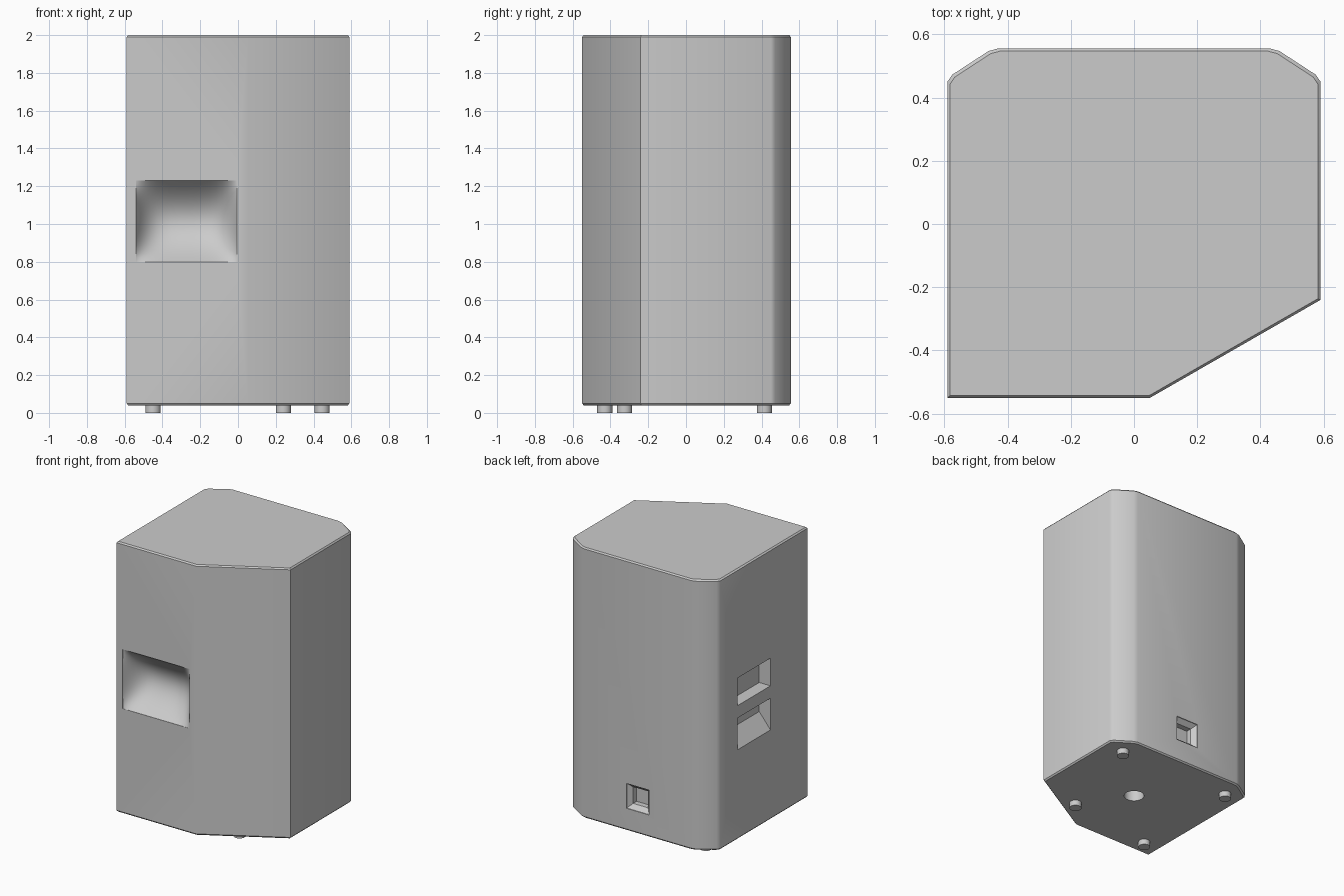
import bpy, bmesh, math
from mathutils import Vector

if "Cube" in bpy.data.objects:
    bpy.data.objects.remove(bpy.data.objects["Cube"])


def finish(name, bm):
    bmesh.ops.recalc_face_normals(bm, faces=bm.faces)
    me = bpy.data.meshes.new(name)
    bm.to_mesh(me)
    bm.free()
    ob = bpy.data.objects.new(name, me)
    bpy.context.collection.objects.link(ob)
    return ob


def loft(name, rings):
    """Closed solid through rings of equal point count."""
    bm = bmesh.new()
    vs = [[bm.verts.new(p) for p in r] for r in rings]
    n = len(rings[0])
    for a, b in zip(vs, vs[1:]):
        for i in range(n):
            bm.faces.new((a[i], a[(i + 1) % n], b[(i + 1) % n], b[i]))
    bm.faces.new(vs[0])
    bm.faces.new(vs[-1])
    return finish(name, bm)


def smooth(ob, deg):
    bpy.ops.object.select_all(action='DESELECT')
    ob.select_set(True)
    bpy.context.view_layer.objects.active = ob
    bpy.ops.object.shade_smooth_by_angle(angle=math.radians(deg))


def cut(body, cutter):
    m = body.modifiers.new("cut", 'BOOLEAN')
    m.operation, m.solver, m.object = 'DIFFERENCE', 'EXACT', cutter
    bpy.context.view_layer.objects.active = body
    bpy.ops.object.modifier_apply(modifier=m.name)
    bpy.data.objects.remove(cutter)


# Cabinet: angled footprint with rounded rear chamfers and soft top/bottom rims
outline = [(-.59, -.55), (.05, -.55), (.59, -.24), (.59, .45), (.575, .472), (.46, .547), (.43, .555),
           (-.43, .555), (-.46, .547), (-.575, .472), (-.59, .45)]
rim = [(.04, .985), (.05, 1), (1.99, 1), (2.0, .985)]
cabinet = loft("cabinet", [[(x * s, y * s, z) for x, y in outline] for z, s in rim])

# Front horn: smooth concave dish
bm = bmesh.new()
N = 20
grid, lid = [], []
for j in range(N + 1):
    v = -1 + 2 * j / N
    row, row2 = [], []
    for i in range(N + 1):
        u = math.sin(math.pi / 2 * (-1 + 2 * i / N))
        x, z = -.2725 + .2675 * u, 1.015 + .215 * v
        d = .15 * (1 - v * v) * (1 - u ** 4)
        row.append(bm.verts.new((x, -.549 + d, z)))
        row2.append(bm.verts.new((x, -.6, z)))
    grid.append(row)
    lid.append(row2)
for j in range(N):
    for i in range(N):
        for g in (grid, lid):
            bm.faces.new((g[j][i], g[j][i + 1], g[j + 1][i + 1], g[j + 1][i]))
edge = [(0, i) for i in range(N)] + [(j, N) for j in range(N)]
edge += [(N, i) for i in range(N, 0, -1)] + [(j, 0) for j in range(N, 0, -1)]
for (a, b), (c, d) in zip(edge, edge[1:] + edge[:1]):
    bm.faces.new((grid[a][b], grid[c][d], lid[c][d], lid[a][b]))
cut(cabinet, finish("horn_cutter", bm))

# Side handle: two pockets leaving a grip bar, the lower one with a sloped floor
for pts in ([(-.65, 1.01), (-.5, 1.01), (-.5, 1.21), (-.65, 1.21)],
            [(-.65, .66), (-.59, .69), (-.5, .80), (-.5, .92), (-.65, .92)]):
    cut(cabinet, loft("pocket_cutter", [[(x, y, z) for x, z in pts] for y in (-.125, .255)]))

# Rear socket recess: tapered square
rings = [[(a * w, y, .29 + b * w) for a, b in ((-1, -1), (1, -1), (1, 1), (-1, 1))]
         for y, w in ((.60, .09), (.55, .09), (.52, .06), (.48, .06))]
cut(cabinet, loft("socket_cutter", rings))


def cylinder(name, x, y, z0, z1, r):
    bm = bmesh.new()
    bmesh.ops.create_cone(bm, cap_ends=True, segments=32, radius1=r, radius2=r, depth=z1 - z0)
    bmesh.ops.translate(bm, verts=bm.verts, vec=Vector((x, y, (z0 + z1) / 2)))
    return finish(name, bm)


# Pole mount hole under the cabinet
cut(cabinet, cylinder("pole_cutter", 0, 0, -.1, .25, .067))
smooth(cabinet, 35)

# Feet
for k, (x, y) in enumerate([(-.45, -.43), (.24, -.325), (.445, .415), (-.45, .415)]):
    smooth(cylinder(f"foot_{k + 1}", x, y, 0, .05, .04), 35)
